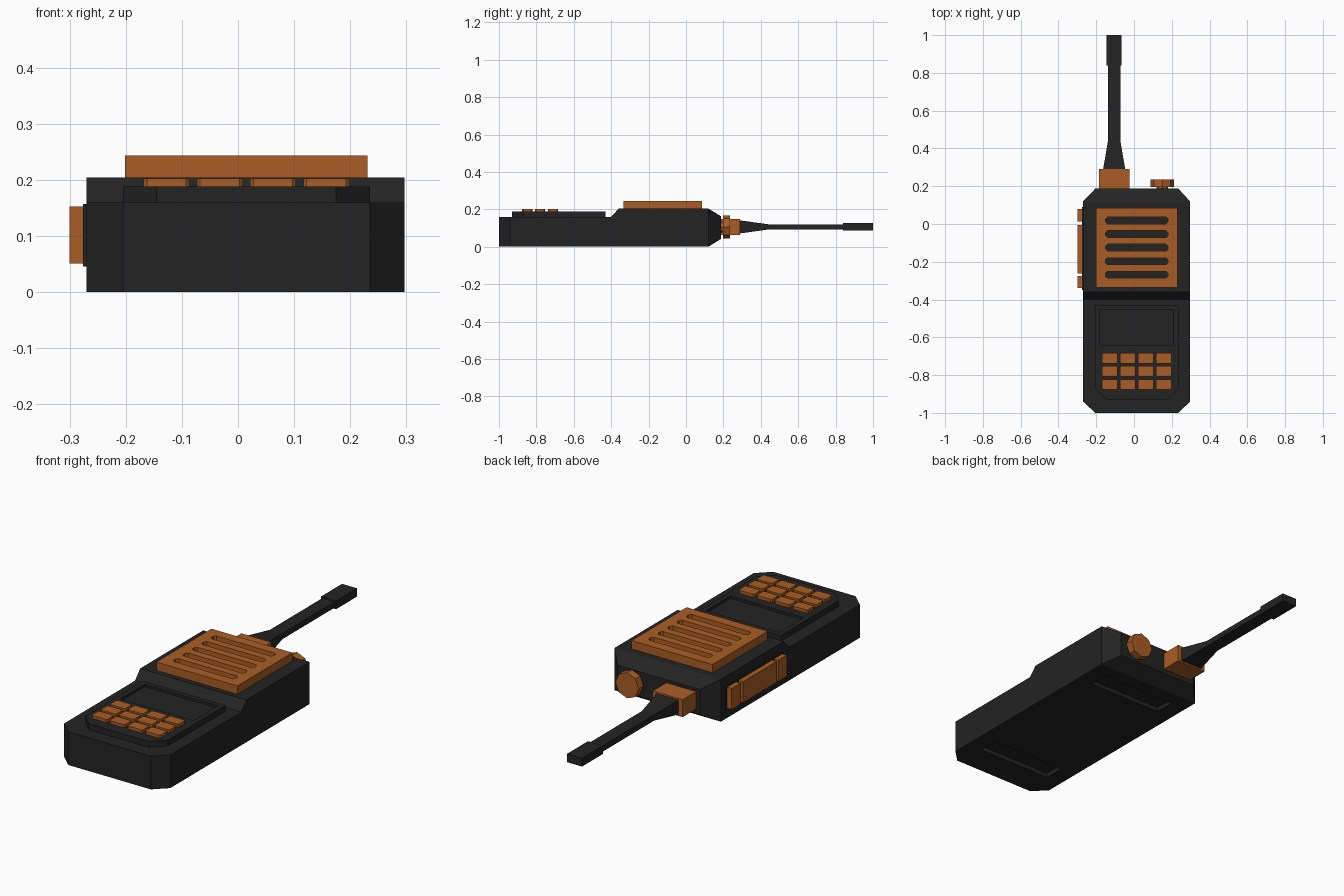
import bpy, bmesh

cube = bpy.data.objects.get("Cube")
if cube:
    bpy.data.objects.remove(cube, do_unlink=True)


def material(name, color):
    m = bpy.data.materials.new(name)
    m.use_nodes = True
    m.diffuse_color = color
    m.node_tree.nodes["Principled BSDF"].inputs["Base Color"].default_value = color
    return m


BLACK = material("charcoal plastic", (0.017, 0.017, 0.017, 1))
ORANGE = material("burnt orange", (0.4, 0.11, 0.018, 1))
MID = 0.015  # centre line of the casing


def finish(name, bm, mat):
    bmesh.ops.recalc_face_normals(bm, faces=bm.faces)
    mesh = bpy.data.meshes.new(name)
    bm.to_mesh(mesh)
    bm.free()
    mesh.materials.append(mat)
    ob = bpy.data.objects.new(name, mesh)
    bpy.context.collection.objects.link(ob)
    return ob


def loft(name, rings, mat):
    """Rectangular sections (y, x0, x1, z0, z1) joined along y."""
    bm = bmesh.new()
    loops = [[bm.verts.new(p) for p in ((a, y, c), (b, y, c), (b, y, d), (a, y, d))]
             for y, a, b, c, d in rings]
    for p, q in zip(loops, loops[1:]):
        for i in range(4):
            j = (i + 1) % 4
            bm.faces.new((p[i], p[j], q[j], q[i]))
    bm.faces.new(loops[0])
    bm.faces.new(loops[-1])
    return finish(name, bm, mat)


def box(name, x, y, z, mat):
    return loft(name, [(v, *x, *z) for v in y], mat)


def prism(name, points, z0, z1, mat):
    """Outline in x and y raised from z0 to z1."""
    bm = bmesh.new()
    face = bm.faces.new([bm.verts.new((x, y, z0)) for x, y in points])
    new = bmesh.ops.extrude_face_region(bm, geom=[face])["geom"]
    for v in new:
        if isinstance(v, bmesh.types.BMVert):
            v.co.z = z1
    return finish(name, bm, mat)


def clipped(x0, x1, y0, y1, c):
    """Rectangle outline with clipped corners."""
    return [(x0 + c, y0), (x1 - c, y0), (x1, y0 + c), (x1, y1 - c),
            (x1 - c, y1), (x0 + c, y1), (x0, y1 - c), (x0, y0 + c)]


def cut(target, cutter):
    cutter.hide_render = True
    cutter.hide_set(True)
    mod = target.modifiers.new("cut", "BOOLEAN")
    mod.operation = "DIFFERENCE"
    mod.solver = "EXACT"
    mod.object = cutter
    bpy.context.view_layer.objects.active = target
    bpy.ops.object.modifier_apply(modifier=mod.name)
    bpy.data.objects.remove(cutter, do_unlink=True)


# Casing with a raised upper half and a tapered top end
L, R = -0.27, 0.297
body = loft("casing", [
    (-1, -0.205, 0.235, 0, 0.16), (-0.94, L, R, 0, 0.16), (-0.4, L, R, 0, 0.16),
    (-0.36, L, R, 0, 0.204), (0.12, L, R, 0, 0.204),
    (0.187, -0.205, 0.235, 0.042, 0.163)], BLACK)
for y in (-0.8, 0):
    cut(body, box("back_recess", (MID - 0.2, MID + 0.2), (y - 0.05, y + 0.05),
                  (-0.1, 0.02), BLACK))

# Keypad panel with sunken screen
panel = prism("keypad_panel", [
    (-0.145, -0.93), (0.175, -0.93), (0.235, -0.87), (0.235, -0.43),
    (-0.205, -0.43), (-0.205, -0.87)], 0.15, 0.188, BLACK)
cut(panel, box("screen_recess", (-0.18, 0.21), (-0.64, -0.453), (0.176, 0.3), BLACK))

# Keys
for row in range(3):
    for col in range(4):
        x = MID + (col - 1.5) * 0.095
        y = -0.78 + (row - 1) * 0.069
        prism(f"key_{row + 1}_{col + 1}",
              clipped(x - 0.041, x + 0.041, y - 0.027, y + 0.027, 0.006),
              0.18, 0.203, ORANGE)

# Speaker grille with slots through to the casing
grille = box("speaker_grille", (-0.201, 0.231), (-0.335, 0.085), (0.2, 0.244), ORANGE)
for i in range(5):
    y = -0.125 + (i - 2) * 0.072
    cut(grille, prism("slot", clipped(MID - 0.165, MID + 0.165, y - 0.018, y + 0.018, 0.01),
                      0.1, 0.3, ORANGE))

# Side buttons on their backing plate
box("side_plate", (-0.276, -0.26), (-0.35, 0.09), (0.046, 0.157), BLACK)
for name, y in (("lower", (-0.34, -0.275)), ("talk", (-0.262, -0.005)), ("upper", (0.013, 0.08))):
    box(name + "_side_button", (-0.3, -0.27), y, (0.051, 0.153), ORANGE)

# Antenna
AX, AZ = -0.105, 0.106
box("antenna_base", (AX - 0.08, AX + 0.08), (0.17, 0.29), (AZ - 0.042, AZ + 0.042), ORANGE)
sections = [(0.28, 0.06, 0.036), (0.44, 0.033, 0.014), (0.85, 0.033, 0.014)]
loft("antenna_rod", [(y, AX - w, AX + w, AZ - h, AZ + h) for y, w, h in sections], BLACK)
box("antenna_tip", (AX - 0.04, AX + 0.04), (0.84, 1), (AZ - 0.02, AZ + 0.02), BLACK)

# Volume knob on a short stem
for name, r, y0, y1 in (("knob_stem", 0.03, 0.17, 0.2), ("volume_knob", 0.062, 0.197, 0.235)):
    bpy.ops.mesh.primitive_cylinder_add(vertices=8, radius=r, depth=y1 - y0,
                                        location=(0.15, (y0 + y1) / 2, AZ),
                                        rotation=(1.5708, 0, 0))
    bpy.context.object.name = name
    bpy.context.object.data.materials.append(ORANGE)
